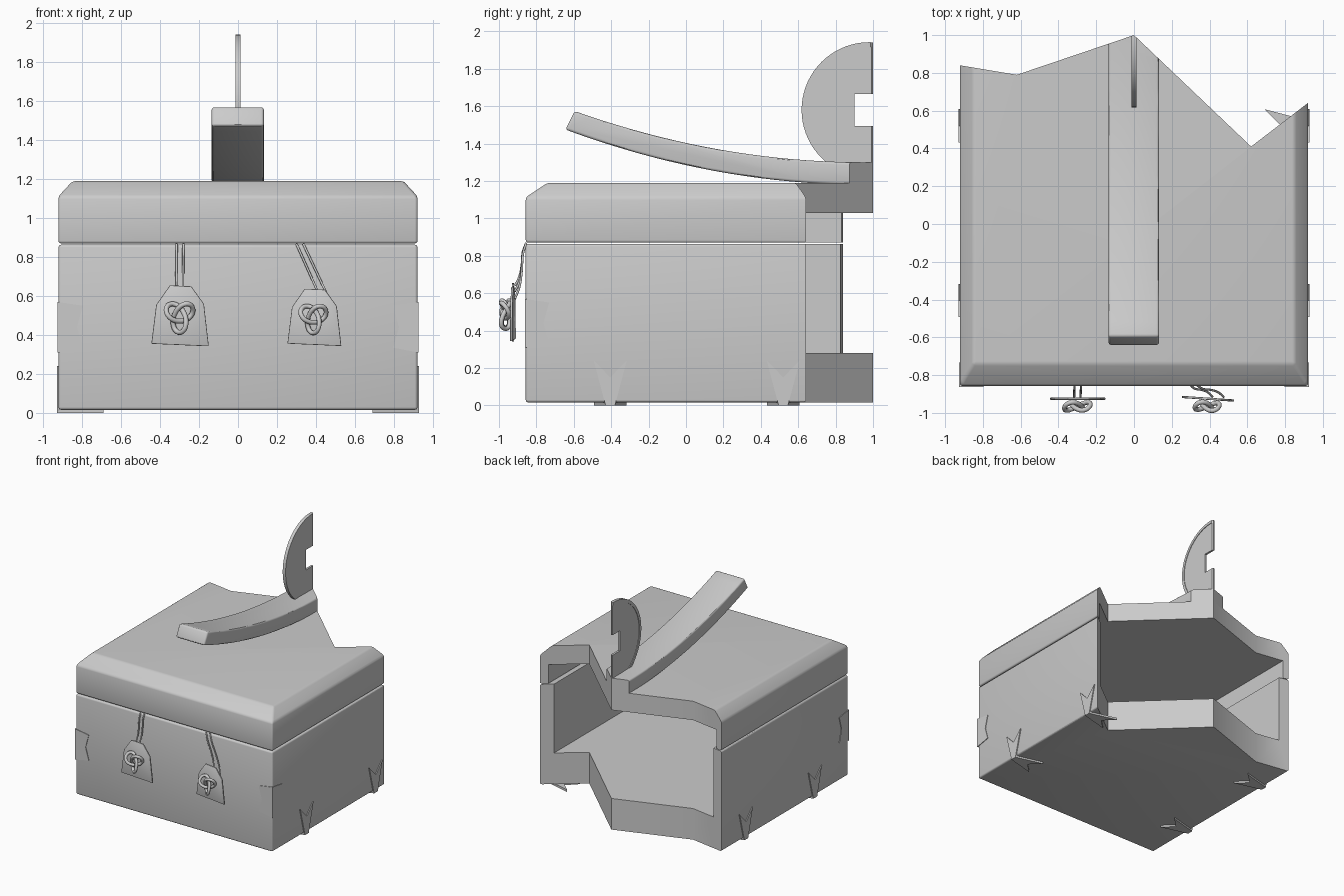
import bpy, bmesh
from math import sin, cos, pi, radians

if "Cube" in bpy.data.objects:
    bpy.data.objects.remove(bpy.data.objects["Cube"])


def finish(bm, name):
    bmesh.ops.recalc_face_normals(bm, faces=bm.faces)
    me = bpy.data.meshes.new(name)
    bm.to_mesh(me)
    bm.free()
    ob = bpy.data.objects.new(name, me)
    bpy.context.collection.objects.link(ob)
    return ob


def loft(name, rings):
    bm = bmesh.new()
    vs = [[bm.verts.new(p) for p in r] for r in rings]
    n = len(vs[0])
    bm.faces.new(vs[0])
    bm.faces.new(vs[-1])
    for a, b in zip(vs, vs[1:]):
        for i in range(n):
            j = (i + 1) % n
            bm.faces.new((a[i], a[j], b[j], b[i]))
    return finish(bm, name)


def prism(name, pts, axis, lo, hi):
    put = {'x': lambda p, t: (t, p[0], p[1]),
           'y': lambda p, t: (p[0], t, p[1]),
           'z': lambda p, t: (p[0], p[1], t)}[axis]
    return loft(name, [[put(p, t) for p in pts] for t in (lo, hi)])


def rect(x, y0, y1):
    return [(-x, y0), (x, y0), (x, y1), (-x, y1)]


def apply_mods(ob):
    bpy.context.view_layer.objects.active = ob
    for m in list(ob.modifiers):
        bpy.ops.object.modifier_apply(modifier=m.name)


def bevel(ob, width, segs=3):
    m = ob.modifiers.new("bevel", 'BEVEL')
    m.width, m.segments, m.limit_method = width, segs, 'ANGLE'
    m.angle_limit = radians(25)
    apply_mods(ob)


def cut(ob, cutter):
    m = ob.modifiers.new("cut", 'BOOLEAN')
    m.operation, m.solver, m.object = 'DIFFERENCE', 'EXACT', cutter
    apply_mods(ob)


def tube(name, points, radius, cyclic=False):
    cu = bpy.data.curves.new(name, 'CURVE')
    cu.dimensions = '3D'
    cu.bevel_depth, cu.bevel_resolution = radius, 2
    cu.resolution_u = 4
    cu.use_fill_caps = True
    sp = cu.splines.new('BEZIER')
    sp.bezier_points.add(len(points) - 1)
    for b, p in zip(sp.bezier_points, points):
        b.co = p
        b.handle_left_type = b.handle_right_type = 'AUTO'
    sp.use_cyclic_u = cyclic
    ob = bpy.data.objects.new(name, cu)
    bpy.context.collection.objects.link(ob)
    return ob


# cutters: jagged broken back and the hollow inside
broken = prism("cutter_back", [(-1.22, 0.89), (-0.92, 0.84), (-0.62, 0.79), (0, 1.0),
                               (0.62, 0.41), (0.92, 0.64), (1.22, 0.87),
                               (1.22, 2), (-1.22, 2)], 'z', -1, 3)
hollow_body = prism("cutter_body", rect(0.835, -0.775, 2.5), 'z', 0.28, 2)
hollow_lid = prism("cutter_lid", rect(0.87, -0.81, 2.5), 'z', 0, 1.03)

# chest body
body = prism("chest_body", rect(0.922, -0.857, 1.4), 'z', 0.016, 0.864)
bevel(body, 0.014)
cut(body, hollow_body)
cut(body, broken)

# chamfered lid
lid = loft("chest_lid", [[(x, y, z) for x, y in rect(w, f, 1.4)]
                         for w, f, z in ((0.922, -0.857, 0.87), (0.922, -0.857, 1.112),
                                         (0.85, -0.74, 1.19))])
bevel(lid, 0.014)
cut(lid, hollow_lid)
cut(lid, broken)

# curved strap sweeping up over the lid
N = 20
top, bottom = [], []
for i in range(N + 1):
    t = i / N
    y = -0.595 + t * 1.545
    top.append((y, 1.3 + 0.1145 * (0.95 - y) ** 2))
    y = -0.645 + t * 1.595
    bottom.append((y, 1.18 + 0.116 * (0.95 - y) ** 2))
top.append((1.3, 1.3))
bottom.append((1.3, 1.18))
strap = prism("curved_strap", bottom + top[::-1], 'x', -0.135, 0.133)
bevel(strap, 0.014)
cut(strap, broken)

# half disc with notch and raised rim
CY, CZ = 0.98, 1.58


def arc(r):
    return [(CY + r * sin(a), CZ + r * cos(a))
            for a in (-pi * i / 36 for i in range(-3, 40))]


notch = prism("cutter_notch", [(0.9, 1.495), (2, 1.495), (2, 1.665), (0.9, 1.665)], 'x', -1, 1)
disc = prism("fin_disc", arc(0.35), 'x', -0.009, 0.009)
rim = prism("fin_rim", arc(0.362) + arc(0.338)[::-1], 'x', -0.0135, 0.0135)
cut(disc, notch)
for ob in (disc, rim):
    cut(ob, broken)

# forked claws wrapping the lower side edges
fork = [(-0.088, 0.24), (-0.025, 0), (0.025, 0), (0.088, 0.24), (0, 0.15)]
for s in (-1, 1):
    for y in (-0.405, 0.52):
        prism("claw_side", [(y + a, h) for a, h in fork], 'x', s * 0.915, s * 0.93)
        prism("claw_base", [(s * (0.93 - h), y + a) for a, h in fork], 'z', 0, 0.018)

# thin plates wrapping the front corners
plate = [(0, 0.31), (0.13, 0.335), (0.1, 0.44), (0.13, 0.55), (0, 0.57)]
for s in (-1, 1):
    prism("corner_plate_front", [(s * (0.927 - a), z) for a, z in plate], 'y', -0.862, -0.85)
    prism("corner_plate_side", [(-0.862 + a, z) for a, z in plate], 'x', s * 0.915, s * 0.927)

# hanging tags with knot emblems
outline = [(-0.145, -0.145), (0.15, -0.158), (0.125, 0.06), (0.06, 0.15),
           (-0.05, 0.155), (-0.12, 0.055)]
for x, z, size, turn in ((-0.3, 0.5, 1.0, 0.0), (0.39, 0.492, 0.94, -0.07)):
    tag = prism("tag", outline, 'y', -0.006, 0.006)
    bevel(tag, 0.004, 2)
    knot = tube("tag_knot", [(0.025 * (sin(a) + 2 * sin(2 * a)), -0.04 + 0.021 * sin(3 * a),
                              0.029 * (cos(a) - 2 * cos(2 * a)))
                             for a in (2 * pi * i / 24 for i in range(24))], 0.013, True)
    for ob in (tag, knot):
        ob.location = (x, -0.925, z)
        ob.rotation_euler = (0, 0, turn)
        ob.scale = (size, 1, size)

# paired cords
for x0, x1, z1 in ((-0.315, -0.317, 0.64), (-0.28, -0.283, 0.64),
                   (0.30, 0.415, 0.61), (0.335, 0.475, 0.57)):
    tube("cord", [(x0 + (x1 - x0) * t, y, 0.868 + (z1 - 0.868) * t)
                  for t, y in ((0, -0.855), (0.2, -0.872), (0.5, -0.878),
                               (0.8, -0.892), (1, -0.915))], 0.006)

for c in (broken, hollow_body, hollow_lid, notch):
    bpy.data.objects.remove(c)

# smooth shading with sharp edges kept
bpy.ops.object.select_all(action='DESELECT')
for ob in bpy.context.scene.objects:
    if ob.type == 'MESH':
        ob.select_set(True)
        bpy.context.view_layer.objects.active = ob
bpy.ops.object.shade_smooth_by_angle(angle=radians(30))
